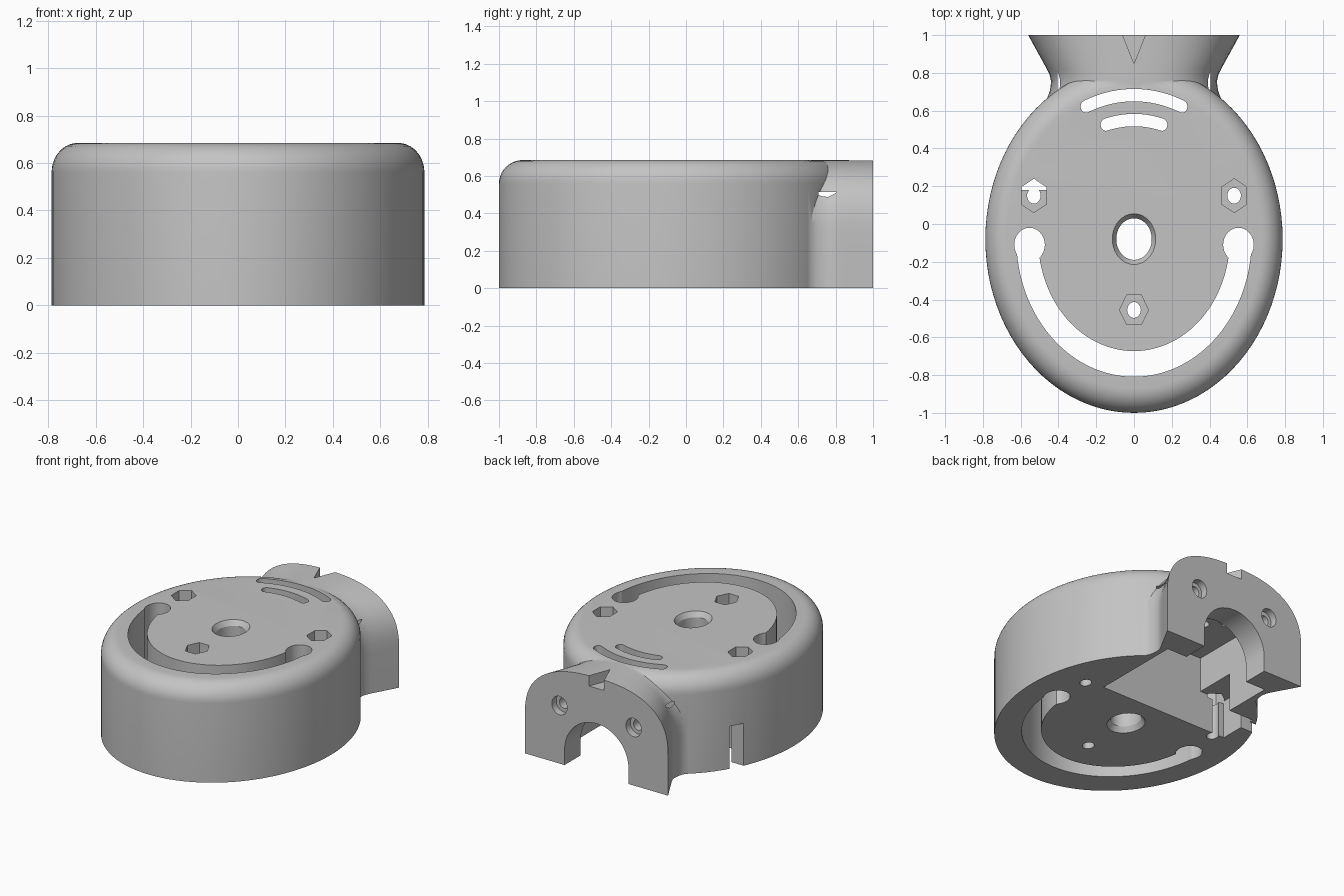
import bpy, bmesh
from math import sin, cos, pi, sqrt, radians

cube = bpy.data.objects.get("Cube")
if cube:
    bpy.data.objects.remove(cube, do_unlink=True)

grey = bpy.data.materials.new("plain grey")
grey.use_nodes = True
grey.diffuse_color = (0.55, 0.55, 0.55, 1)
grey.node_tree.nodes["Principled BSDF"].inputs["Base Color"].default_value = (0.55, 0.55, 0.55, 1)

TOP = 0.685      # height of the cover
CY = -0.08       # centre of the oval in y
RX, RY = 0.787, 0.92
STRETCH = RY / RX


def loft(name, rings):
    """Skin a list of equal-length closed rings and cap both ends."""
    bm = bmesh.new()
    loops = [[bm.verts.new(p) for p in ring] for ring in rings]
    n = len(loops[0])
    for a, b in zip(loops, loops[1:]):
        for i in range(n):
            j = (i + 1) % n
            bm.faces.new((a[i], a[j], b[j], b[i]))
    bm.faces.new(loops[0])
    bm.faces.new(loops[-1])
    bmesh.ops.recalc_face_normals(bm, faces=bm.faces)
    mesh = bpy.data.meshes.new(name)
    bm.to_mesh(mesh)
    bm.free()
    mesh.materials.append(grey)
    obj = bpy.data.objects.new(name, mesh)
    bpy.context.collection.objects.link(obj)
    return obj


def oval(cx, cy, rx, ry, n=32, start=0.0):
    return [(cx + rx * cos(start + 2 * pi * i / n), cy + ry * sin(start + 2 * pi * i / n)) for i in range(n)]


def prism(points, lo, hi, along_y=False):
    if along_y:
        return loft("cutter", [[(a, h, b) for a, b in points] for h in (lo, hi)])
    return loft("cutter", [[(a, b, h) for a, b in points] for h in (lo, hi)])


def box(x0, x1, y0, y1, z0, z1):
    return prism([(x0, y0), (x1, y0), (x1, y1), (x0, y1)], z0, z1)


def arc_band(rx, half, a0, a1, n=40, round_ends=False):
    """Curved slot that follows the oval, angles in degrees."""
    angles = [radians(a0 + (a1 - a0) * i / n) for i in range(n + 1)]

    def point(r, a):
        return (r * cos(a), CY + STRETCH * r * sin(a))
    pts = [point(rx + half, a) for a in angles]
    caps = []
    for end, sign in ((angles[-1], 1), (angles[0], -1)):
        cap = []
        if round_ends:
            for k in range(1, 8):
                t = pi * k / 8
                cap.append(point(rx + sign * half * cos(t), end + sign * half * sin(t) / rx))
        caps.append(cap)
    pts += caps[0] + [point(rx - half, a) for a in reversed(angles)] + caps[1]
    return pts


def combine(target, other, operation="DIFFERENCE"):
    mod = target.modifiers.new("combine", 'BOOLEAN')
    mod.operation = operation
    mod.solver = 'EXACT'
    mod.object = other
    bpy.context.view_layer.objects.active = target
    bpy.ops.object.modifier_apply(modifier=mod.name)
    bpy.data.objects.remove(other, do_unlink=True)


# Oval body with a rounded upper edge
FILLET = 0.125
profile = [(1.0, 0.0)]
for i in range(11):
    t = i / 10 * pi / 2
    profile.append((1 - 0.14 * (1 - cos(t)), TOP - FILLET + FILLET * sin(t)))
housing = loft("housing", [[(x, y, z) for x, y in oval(0, CY, RX * s, RY * s, 96)] for s, z in profile])

# Flared neck ending in a flat flange
def neck_ring(y, w):
    ring = [(w, y, 0.0)]
    for i in range(33):
        t = pi * i / 32
        c, s = cos(t), max(sin(t), 0)
        ring.append((w * (1 if c > 0 else -1) * abs(c) ** 0.8, y, 0.285 + 0.399 * s ** 0.8))
    return ring + [(-w, y, 0.0)]


waist = [(0.58, 0.46), (0.66, 0.462), (0.70, 0.447), (0.73, 0.441), (0.76, 0.44),
         (0.79, 0.447), (0.82, 0.461), (0.86, 0.483), (1.0, 0.56)]
combine(housing, loft("neck", [neck_ring(y, w) for y, w in waist]), "UNION")

# Inner pocket, its side bay and the cable slot through the wall
combine(housing, box(-0.405, 0.405, 0.18, 0.82, -0.1, 0.515))
combine(housing, box(-0.6, -0.38, 0.18, 0.47, -0.1, 0.27))
combine(housing, box(-0.9, -0.55, 0.35, 0.44, -0.1, 0.30))

# Arched opening in the flange
arch = [(0.25, -0.1)] + [(0.25 * cos(pi * i / 24), 0.11 + 0.25 * sin(pi * i / 24)) for i in range(25)] + [(-0.25, -0.1)]
combine(housing, prism(arch, 0.78, 1.1, along_y=True))

# Countersunk screw holes in the flange
for side in (-1, 1):
    combine(housing, prism(oval(side * 0.29, 0.41, 0.035, 0.038), 0.78, 1.1, along_y=True))
    combine(housing, prism(oval(side * 0.29, 0.41, 0.06, 0.065), 0.95, 1.1, along_y=True))

# Pointed notch on top of the flange
combine(housing, prism([(0, 0.85), (0.068, 1.02), (-0.068, 1.02)], TOP - 0.075, TOP + 0.1))

# Large U-shaped slot with round ends
combine(housing, prism(arc_band(0.565, 0.058, 184, 356, 64), -0.1, 0.8))
for side in (-1, 1):
    combine(housing, prism(oval(side * 0.553, -0.11, 0.081, 0.09), -0.1, 0.8))

# Two short curved vents
combine(housing, prism(arc_band(0.652, 0.028, 67, 113, round_ends=True), 0.4, 0.8))
combine(housing, prism(arc_band(0.539, 0.028, 74, 106, round_ends=True), 0.4, 0.8))

# Centre hole, chamfered at both ends
rings = [(0.115, -0.05), (0.115, 0.0), (0.094, 0.035), (0.094, TOP - 0.035), (0.115, TOP), (0.115, TOP + 0.05)]
combine(housing, loft("cutter", [[(x, y, z) for x, y in oval(0, CY, r, r * STRETCH, 40)] for r, z in rings]))

# Hexagonal nut wells with screw holes below
for x, y, turn in ((-0.53, 0.15, pi / 2), (0.53, 0.15, pi / 2), (0, -0.455, 0)):
    combine(housing, prism(oval(x, y, 0.077, 0.09, 6, turn), 0.25, 0.8))
    combine(housing, prism(oval(x, y, 0.036, 0.042, 24), -0.1, 0.8))

# Smooth curved walls, crisp edges
bpy.ops.object.select_all(action='DESELECT')
housing.select_set(True)
bpy.context.view_layer.objects.active = housing
bpy.ops.object.shade_smooth_by_angle(angle=radians(30))
